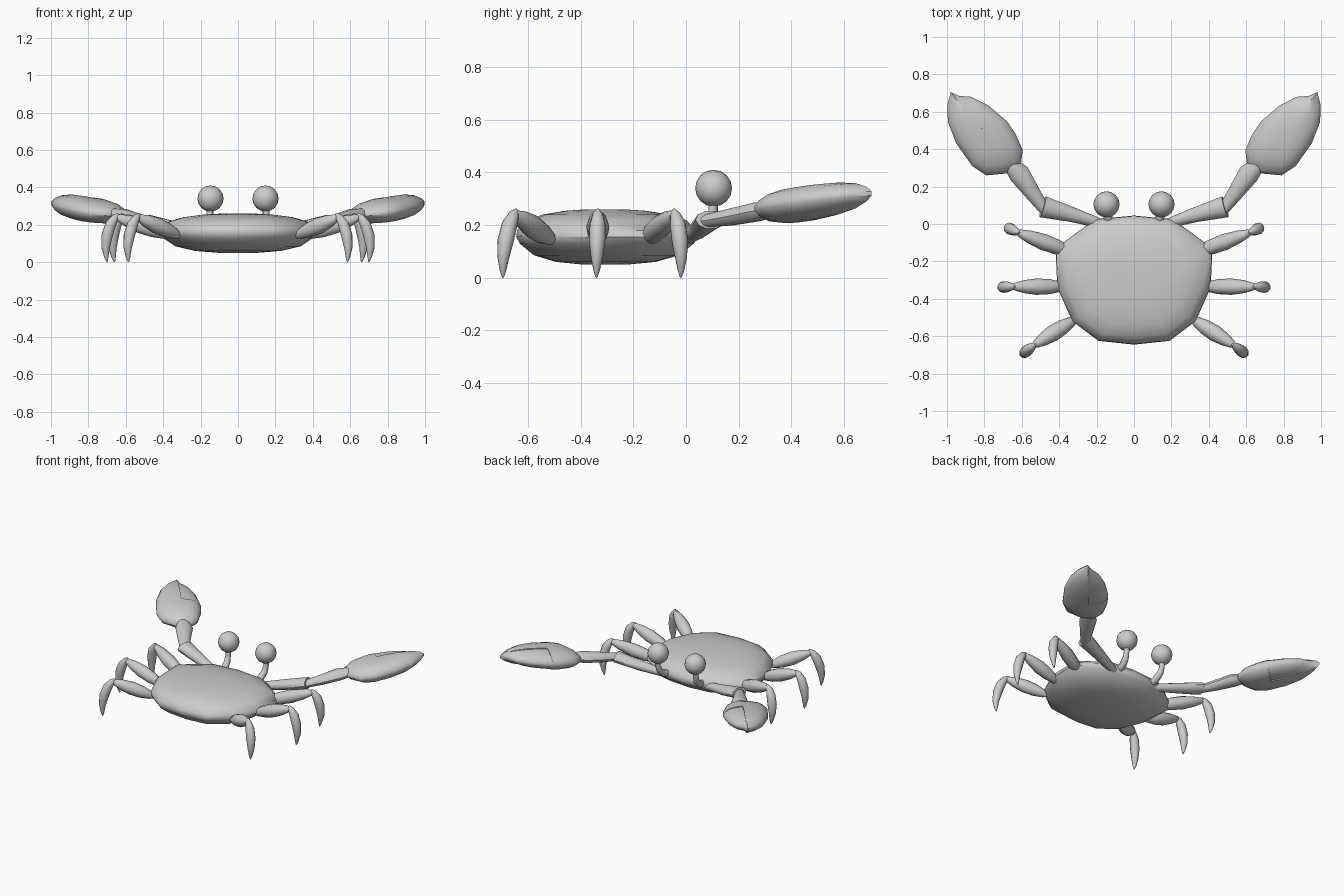
import bpy, bmesh
from math import cos, sin, tau, radians
from mathutils import Vector

if "Cube" in bpy.data.objects:
    bpy.data.objects.remove(bpy.data.objects["Cube"])


def skin(name, rings, mirror=True, cut=None, mode='DIFFERENCE'):
    """Bridge a list of point rings, cap both ends, optionally cut and mirror."""
    bm = bmesh.new()
    loops = [[bm.verts.new(p) for p in ring] for ring in rings]
    n = len(loops[0])
    for a, b in zip(loops, loops[1:]):
        for i in range(n):
            j = (i + 1) % n
            bm.faces.new((a[i], a[j], b[j], b[i]))
    bm.faces.new(loops[0])
    bm.faces.new(loops[-1])
    bmesh.ops.recalc_face_normals(bm, faces=bm.faces)
    me = bpy.data.meshes.new(name)
    bm.to_mesh(me)
    bm.free()
    ob = bpy.data.objects.new(name, me)
    bpy.context.collection.objects.link(ob)
    if cut:
        m = ob.modifiers.new("cut", 'BOOLEAN')
        m.operation, m.object, m.solver = mode, cut, 'EXACT'
    if mirror:
        ob.modifiers.new("mirror", 'MIRROR').use_mirror_merge = False
    finish(ob)
    return ob


def finish(ob):
    """Apply modifiers and shade smooth with sharp edges kept."""
    bpy.ops.object.select_all(action='DESELECT')
    ob.select_set(True)
    bpy.context.view_layer.objects.active = ob
    bpy.ops.object.convert(target='MESH')
    bpy.ops.object.shade_smooth_by_angle(angle=radians(40))


def tube(name, path, sides=10):
    """Sweep an ellipse along (point, half width, half height) stations."""
    pts = [Vector(p) for p, w, h in path]
    d = pts[-1] - pts[0]
    side = Vector((d.y, -d.x, 0)).normalized()
    rings = []
    for i, (p, w, h) in enumerate(path):
        t = pts[min(i + 1, len(pts) - 1)] - pts[max(i - 1, 0)]
        up = side.cross(t).normalized()
        rings.append([pts[i] + side * w * cos(tau * k / sides) + up * h * sin(tau * k / sides)
                      for k in range(sides)])
    return skin(name, rings)


# Shell: twelve-sided outline, scaled in rings from belly to back
half = [(0, .045), (.21, .025), (.42, -.13), (.41, -.34), (.33, -.52), (.19, -.625), (0, -.645)]
outline = half + [(-x, y) for x, y in half[-2:0:-1]]
profile = [(.25, .05), (.55, .06), (.8, .085), (.96, .13), (1, .155), (.99, .18),
           (.88, .218), (.7, .24), (.45, .254), (.2, .26)]
skin("shell", [[(x * s, -.31 + (y + .31) * s, z) for x, y in outline] for s, z in profile],
     mirror=False)

# Legs: a spindle thigh rising to the knee, a curved spindle shin to the ground
legs = {
    "front": ((.30, -.165, .135), (.635, -.04, .245), (.66, -.02, 0)),
    "middle": ((.35, -.335, .135), (.66, -.335, .245), (.70, -.34, 0)),
    "back": ((.30, -.50, .135), (.545, -.655, .245), (.585, -.695, 0)),
}
thigh = [(0, .006), (.12, .026), (.32, .04), (.55, .044), (.78, .034), (.93, .02), (1, .008)]
shin = [(0, .006, -.022), (.07, .02, -.008), (.22, .03, .012), (.45, .031, .022),
        (.7, .023, .02), (.9, .012, .008), (1, .003, 0)]
for name, (hip, knee, foot) in legs.items():
    hip, knee, foot = Vector(hip), Vector(knee), Vector(foot)
    out = Vector((knee.x - hip.x, knee.y - hip.y, 0)).normalized()
    tube(name + "_leg_thigh", [(hip.lerp(knee, t), r, r) for t, r in thigh])
    top = knee + Vector((0, 0, .014))
    tube(name + "_leg_shin", [(top.lerp(foot, t) + out * bow, r, r) for t, r, bow in shin])

# Eyes on bent stalks
tube("eye_stalk", [((.135, -.02, .16), .022, .022), ((.14, .05, .175), .024, .024),
                   ((.147, .09, .21), .021, .021), ((.15, .103, .25), .018, .018),
                   ((.15, .105, .30), .018, .018)])
bpy.ops.mesh.primitive_uv_sphere_add(segments=16, ring_count=8, radius=.07,
                                     location=(.147, .105, .34))
eye = bpy.context.object
eye.name = "eye"
bpy.ops.object.transform_apply()
eye.modifiers.new("mirror", 'MIRROR')
finish(eye)

# Arms: two flaring segments
tube("upper_arm", [((.17, 0, .15), .025, .025), ((.33, .05, .183), .04, .034),
                   ((.488, .092, .22), .058, .036)])
tube("forearm", [((.47, .065, .213), .028, .024), ((.545, .17, .23), .043, .033),
                 ((.615, .27, .25), .057, .037), ((.66, .32, .258), .04, .03)])

# Claw: one lens-shaped form split into palm and thumb by a wedge
claw = [(.98, .705), (.998, .635), (.995, .545), (.95, .43), (.865, .31), (.79, .26),
        (.685, .27), (.605, .315), (.595, .395), (.635, .485), (.68, .55), (.78, .635),
        (.87, .68), (.935, .685)]
lens = [(.25, -.064), (.5, -.06), (.75, -.048), (.92, -.028), (1, -.008),
        (1, .008), (.92, .028), (.75, .048), (.5, .06), (.25, .064)]


def claw_rings(thick):
    rings = []
    for s, h in lens:
        ring = [(.8 + (x - .8) * s, .46 + (y - .46) * s) for x, y in claw]
        rings.append([(x, y, .25 + .09 * (x - .62) + .09 * (y - .28) + h * thick)
                      for x, y in ring])
    return rings


wedge = [(.775, .465), (.972, .702), (1.0, .9), (.5, .9), (.5, .685)]
cutter = skin("wedge_cutter", [[(x, y, z) for x, y in wedge] for z in (0, .6)], mirror=False)
cutter.hide_render = True
skin("claw_palm", claw_rings(1), cut=cutter)
skin("claw_thumb", claw_rings(.9), cut=cutter, mode='INTERSECT')
bpy.data.objects.remove(cutter)
